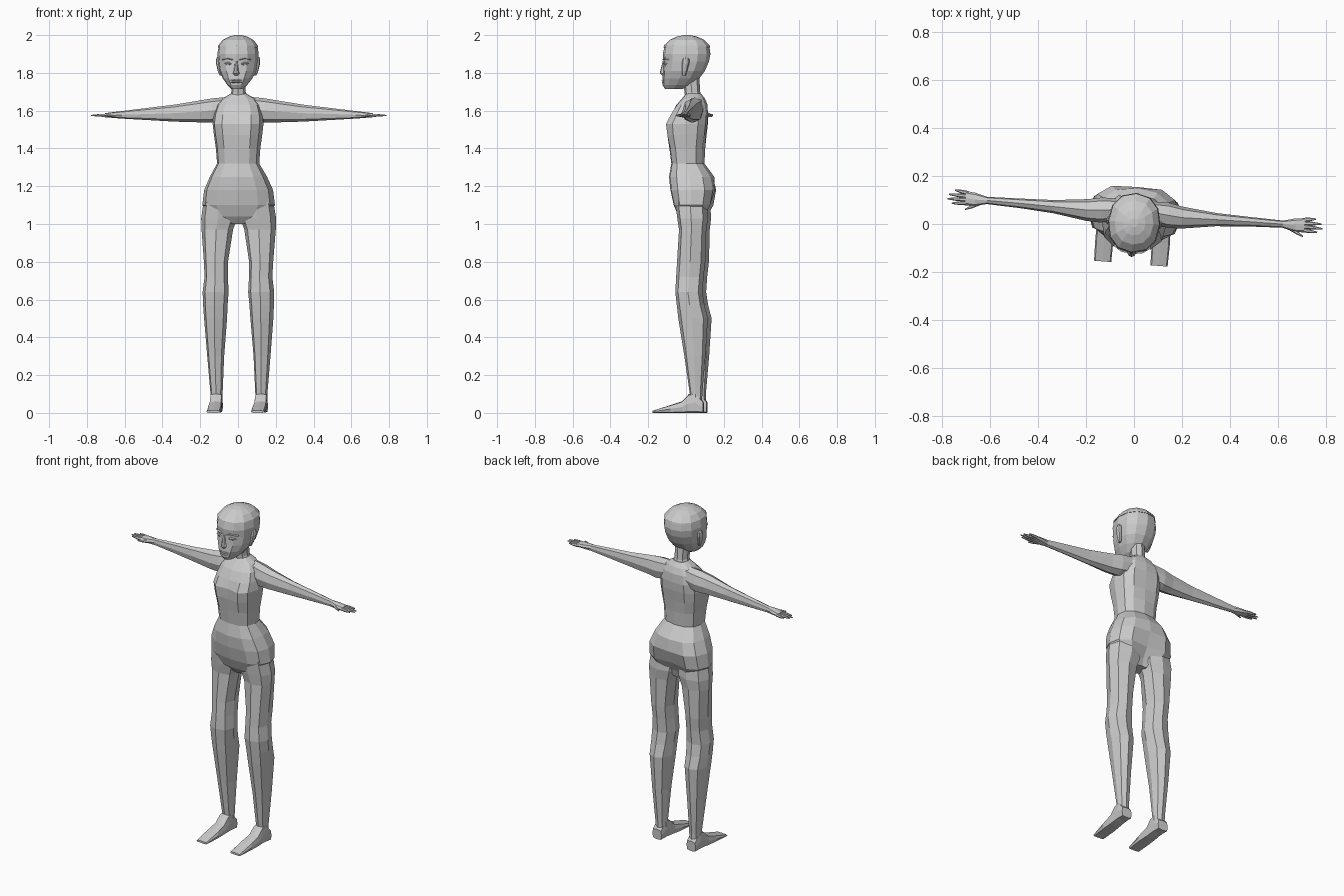
import bpy, bmesh, math

TURN = -0.08  # the whole figure is turned slightly about z


def ring(axis, pos, a0, a1, b0, b1, n, p):
    """Superellipse cross-section filling the box a0..a1 by b0..b1."""
    pts = []
    for i in range(n):
        t = 2 * math.pi * i / n
        c, s = round(math.cos(t), 6), round(math.sin(t), 6)
        a = (a0 + a1) / 2 + (a1 - a0) / 2 * math.copysign(abs(c) ** p, c)
        b = (b0 + b1) / 2 + (b1 - b0) / 2 * math.copysign(abs(s) ** p, s)
        pts.append({'x': (pos, a, b), 'y': (a, pos, b), 'z': (a, b, pos)}[axis])
    return pts


def finish(name, bm, mirror):
    bmesh.ops.recalc_face_normals(bm, faces=bm.faces)
    me = bpy.data.meshes.new(name)
    bm.to_mesh(me)
    bm.free()
    ob = bpy.data.objects.new(name, me)
    bpy.context.collection.objects.link(ob)
    ob.rotation_euler.z = TURN
    if mirror:
        ob.modifiers.new("Mirror", 'MIRROR').use_mirror_merge = False
    return ob


def loft(name, axis, sections, n=8, p=1.0, mirror=False, notches=None):
    """Skin a row of sections; notches pull in the front and back centre."""
    bm = bmesh.new()
    rows = []
    for k, sec in enumerate(sections):
        row = [bm.verts.new(v) for v in ring(axis, *sec, n, p)]
        front, back = (notches or {}).get(k, (0, 0))
        row[n * 3 // 4].co.y += front
        row[n // 4].co.y -= back
        rows.append(row)
    for r, s in zip(rows, rows[1:]):
        for i in range(n):
            j = (i + 1) % n
            bm.faces.new((r[i], r[j], s[j], s[i]))
    bm.faces.new(rows[0])
    bm.faces.new(rows[-1])
    return finish(name, bm, mirror)


def sym(rows):
    """Sections centred on x = 0, given as (z, half width, front, back)."""
    return [(z, -w, w, f, b) for z, w, f, b in rows]


# Torso and hips, with cleavage, spine and seat creases
loft("torso", 'z', sym([
    (1.00, .04, -.01, .08), (1.04, .15, -.04, .115), (1.10, .193, -.065, .148),
    (1.18, .183, -.083, .165), (1.25, .152, -.09, .15), (1.32, .112, -.078, .098),
    (1.40, .118, -.088, .102), (1.47, .128, -.105, .115), (1.53, .135, -.113, .123),
    (1.58, .13, -.085, .124), (1.63, .115, -.052, .115), (1.665, .085, -.02, .10),
    (1.69, .042, 0, .08)]), n=12, p=.8,
    notches={1: (0, .03), 2: (0, .025), 3: (0, .01), 7: (.015, .01),
             8: (.025, .01), 9: (.01, .008)})

# Neck
loft("neck", 'z', sym([(1.67, .05, -.005, .085), (1.70, .038, -.008, .075),
                       (1.80, .038, -.02, .07)]), n=8, p=.9)

# Legs
loft("legs", 'z', [
    (1.12, .01, .185, -.05, .12), (1.03, .008, .199, -.038, .125),
    (.97, .03, .197, -.028, .117), (.80, .056, .184, -.038, .112),
    (.72, .056, .18, -.043, .103), (.64, .052, .19, -.047, .097),
    (.57, .058, .188, -.039, .108), (.50, .062, .184, -.031, .126),
    (.30, .078, .168, .001, .113), (.10, .087, .151, .03, .096),
    (.03, .088, .15, .03, .095)], n=8, p=.85, mirror=True)

# Feet
loft("feet", 'y', [
    (.102, .088, .152, 0, .06), (.06, .086, .153, 0, .11), (.025, .085, .153, 0, .1),
    (-.01, .084, .154, 0, .062), (-.07, .08, .156, 0, .042),
    (-.166, .082, .154, 0, .012)], n=8, p=.45, mirror=True)

# Arms running into flat palms
loft("arms", 'x', [
    (.07, .01, .10, 1.55, 1.672), (.14, -.005, .10, 1.537, 1.665),
    (.20, -.003, .088, 1.538, 1.655), (.34, .018, .073, 1.542, 1.632),
    (.48, .028, .068, 1.55, 1.615), (.62, .034, .064, 1.558, 1.598),
    (.67, .02, .077, 1.562, 1.592), (.71, .022, .081, 1.565, 1.587)],
    n=8, p=.9, mirror=True)

# Fingers and thumb: base x, base y, tip x, tip y
digits = {"index_finger": (.70, .031, .765, .026), "middle_finger": (.70, .046, .785, .043),
          "ring_finger": (.70, .060, .78, .062), "little_finger": (.70, .073, .755, .081),
          "thumb": (.65, .034, .708, .004)}
for name, (x0, y0, x1, y1) in digits.items():
    rows = []
    for t, r in ((0, .009), (.5, .008), (1, .003)):
        x, y = x0 + (x1 - x0) * t, y0 + (y1 - y0) * t
        rows.append((x, y - r, y + r, 1.575 - r, 1.575 + r))
    loft(name, 'x', rows, n=6, mirror=True)

# Head
head = [(1.715, .03, -.112, -.02), (1.735, .052, -.124, .03), (1.77, .078, -.126, .07),
        (1.81, .098, -.122, .10), (1.86, .107, -.119, .122), (1.90, .110, -.123, .13),
        (1.94, .103, -.114, .124), (1.975, .078, -.083, .094), (1.992, .045, -.045, .055),
        (2.0, .015, -.01, .02)]
loft("head", 'z', sym(head), n=12, p=.9)

# Hair cap, a thin shell that leaves a step at the hairline
loft("hair_cap", 'z', sym([(1.935, .107, -.119, .128), (1.945, .105, -.117, .126)] +
                          [(z, w + .003, f - .003, b + .003) for z, w, f, b in head[7:9]] +
                          [(2.0, .018, -.013, .023)]), n=12, p=.9)

# Nose and lips
loft("nose", 'z', sym([(1.785, .01, -.125, -.10), (1.797, .018, -.138, -.10),
                       (1.81, .013, -.137, -.10), (1.862, .007, -.124, -.10)]), n=8)
for name, z in (("upper_lip", 1.761), ("lower_lip", 1.751)):
    loft(name, 'x', [(x, -.128 + d, -.10, z - h, z + h) for x, d, h in
                     ((-.032, .012, .002), (-.012, 0, .006), (.012, 0, .006),
                      (.032, .012, .002))], n=6)

# Eyes and brows
loft("eyes", 'x', [(.026, -.116, -.10, 1.847, 1.85), (.038, -.119, -.10, 1.840, 1.858),
                   (.052, -.114, -.095, 1.840, 1.858), (.066, -.103, -.085, 1.847, 1.85)],
     n=8, mirror=True)
loft("brows", 'x', [(.016, -.123, -.10, 1.866, 1.872), (.045, -.119, -.095, 1.873, 1.879),
                    (.076, -.098, -.075, 1.868, 1.872)], n=4, mirror=True)

# Ears
loft("ears", 'z', [(1.785, .085, .097, -.012, .004), (1.81, .085, .108, -.014, .014),
                   (1.85, .09, .117, -.014, .026), (1.872, .09, .117, -.01, .026),
                   (1.884, .09, .112, -.002, .016)], n=8, mirror=True)
